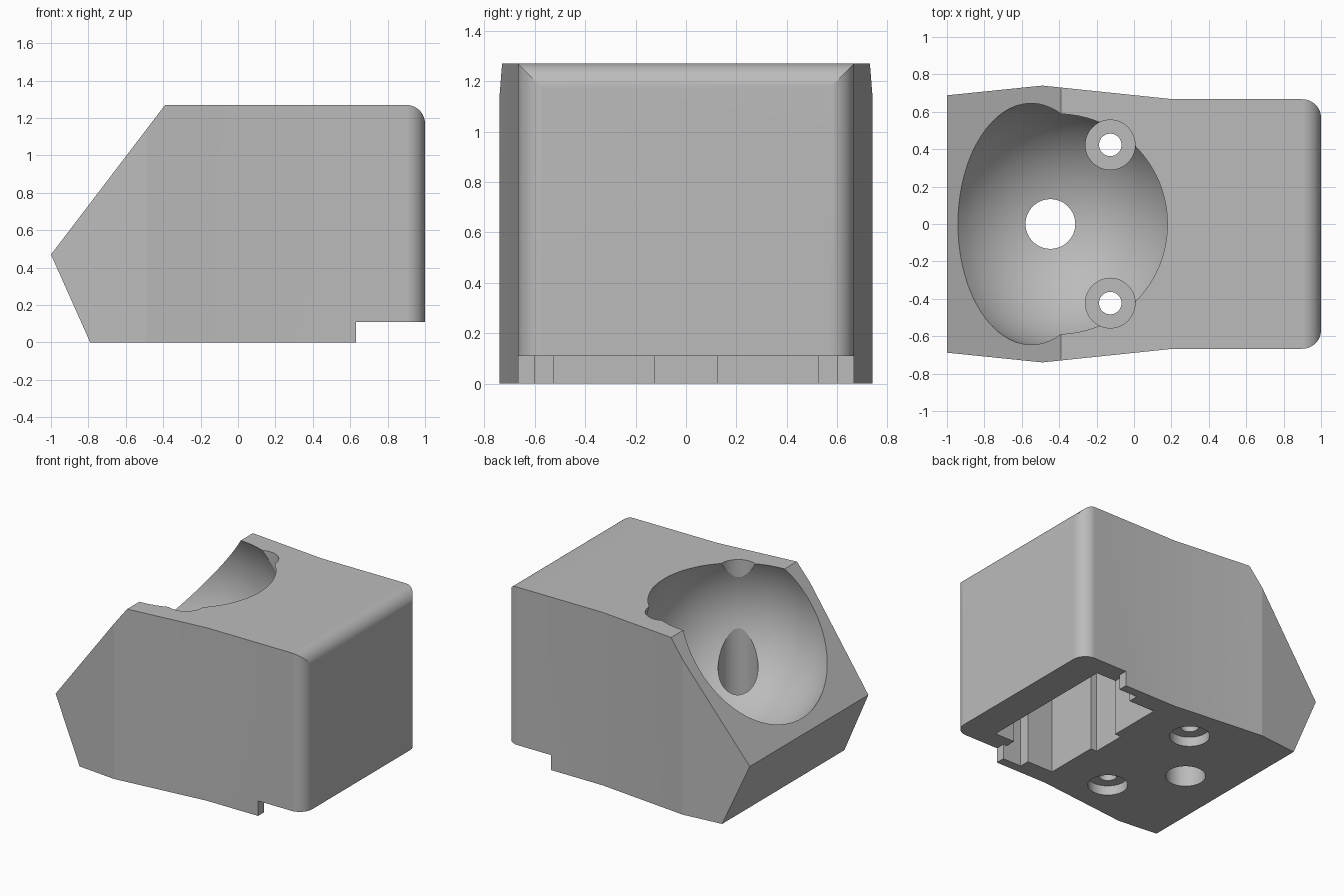
import bpy, bmesh, math
from mathutils import Matrix, Vector

if "Cube" in bpy.data.objects:
    bpy.data.objects.remove(bpy.data.objects["Cube"], do_unlink=True)

RAD = 0.1    # corner rounding
STEPS = 12


def arc(cx, cy, start, end):
    """Quarter-round points between two angles in degrees."""
    pts = []
    for i in range(STEPS + 1):
        a = math.radians(start + (end - start) * i / STEPS)
        pts.append((cx + RAD * math.cos(a), cy + RAD * math.sin(a)))
    return pts


def new_object(name, bm):
    bmesh.ops.recalc_face_normals(bm, faces=bm.faces)
    mesh = bpy.data.meshes.new(name)
    bm.to_mesh(mesh)
    bm.free()
    obj = bpy.data.objects.new(name, mesh)
    bpy.context.collection.objects.link(obj)
    return obj


def extrude(name, points, to_3d, depth):
    """Prism from a 2D outline; to_3d maps an outline point to 3D."""
    bm = bmesh.new()
    face = bm.faces.new([bm.verts.new(to_3d(a, b)) for a, b in points])
    out = bmesh.ops.extrude_face_region(bm, geom=[face])
    verts = [v for v in out["geom"] if isinstance(v, bmesh.types.BMVert)]
    bmesh.ops.translate(bm, verts=verts, vec=Vector(depth))
    return new_object(name, bm)


def cylinder(name, x, y, radius, z0, z1):
    bm = bmesh.new()
    bmesh.ops.create_cone(bm, cap_ends=True, segments=48, radius1=radius, radius2=radius,
                          depth=z1 - z0, matrix=Matrix.Translation((x, y, (z0 + z1) / 2)))
    return new_object(name, bm)


def combine(target, other, operation):
    mod = target.modifiers.new(operation.lower(), "BOOLEAN")
    mod.operation, mod.solver, mod.object = operation, "EXACT", other
    bpy.context.view_layer.objects.active = target
    bpy.ops.object.modifier_apply(modifier=mod.name)
    bpy.data.objects.remove(other, do_unlink=True)


# Body: side profile crossed with the plan outline
profile = [(-0.79, 0), (0.63, 0), (0.63, 0.11), (1, 0.11)]
profile += arc(1 - RAD, 1.27 - RAD, 0, 90) + [(-0.39, 1.27), (-1, 0.47)]
body = extrude("housing_body", profile, lambda x, z: (x, -1, z), (0, 2, 0))

half = [(-1, 0.688), (-0.49, 0.74), (0.21, 0.667)] + arc(1 - RAD, 0.667 - RAD, 90, 0)
plan = half + [(x, -y) for x, y in reversed(half)]
combine(body, extrude("plan", plan, lambda x, y: (x, y, -0.5), (0, 0, 2.5)), "INTERSECT")

# Round bowl cut into the slanted face and top
bm = bmesh.new()
bmesh.ops.create_uvsphere(bm, u_segments=96, v_segments=48, radius=0.669,
                          matrix=Matrix.Translation((-0.41, 0, 0.953)))
combine(body, new_object("bowl_cutter", bm), "DIFFERENCE")

# Drain hole, and screw holes with recesses above and below
combine(body, cylinder("drain_cutter", -0.447, 0, 0.133, -0.2, 0.6), "DIFFERENCE")
for y in (-0.423, 0.423):
    for radius, z0, z1 in ((0.133, 0.2, 1.5), (0.06, -0.2, 0.5), (0.133, -0.2, 0.07)):
        combine(body, cylinder("screw_cutter", -0.127, y, radius, z0, z1), "DIFFERENCE")

# Underside pocket with side slots and a shallow channel in its inner wall
pocket = [(0.76, 0.525), (0.6, 0.525), (0.6, 0.6), (0.48, 0.6), (0.48, 0.525),
          (0.27, 0.525), (0.27, 0.125), (0.22, 0.125)]
pocket += [(x, -y) for x, y in reversed(pocket)]
combine(body, extrude("pocket_cutter", pocket, lambda x, y: (x, y, -0.2), (0, 0, 0.85)),
        "DIFFERENCE")
# Opening of the rear step between its side tabs
gap = [(0.55, -0.6), (0.7, -0.6), (0.7, 0.6), (0.55, 0.6)]
combine(body, extrude("gap_cutter", gap, lambda x, y: (x, y, -0.2), (0, 0, 0.31)),
        "DIFFERENCE")

# Material and shading
mat = bpy.data.materials.new("plain_grey")
mat.use_nodes = True
colour = (0.5, 0.5, 0.5, 1)
mat.diffuse_color = colour
mat.node_tree.nodes["Principled BSDF"].inputs["Base Color"].default_value = colour
body.data.materials.clear()
body.data.materials.append(mat)
for poly in body.data.polygons:
    poly.material_index = 0

bpy.ops.object.select_all(action="DESELECT")
body.select_set(True)
bpy.context.view_layer.objects.active = body
bpy.ops.object.shade_smooth_by_angle(angle=math.radians(10))
weighted = body.modifiers.new("weighted_normals", "WEIGHTED_NORMAL")
weighted.keep_sharp = True
